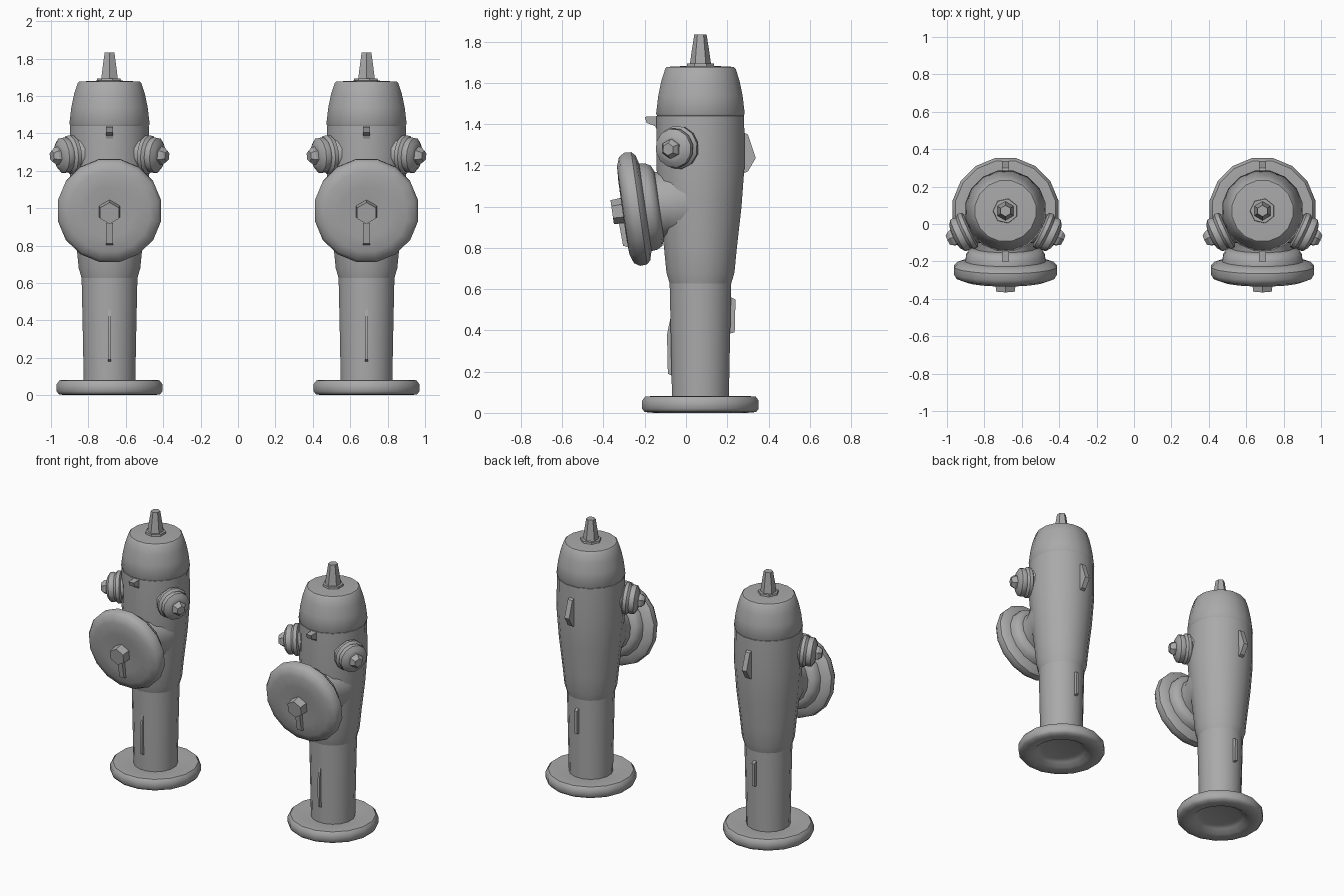
import bpy, bmesh, math
from mathutils import Vector, Matrix

cube = bpy.data.objects.get("Cube")
if cube:
    bpy.data.objects.remove(cube, do_unlink=True)

grey = bpy.data.materials.new("plain grey")
grey.use_nodes = True
COLOUR = (0.4, 0.4, 0.4, 1)
grey.diffuse_color = COLOUR
grey.node_tree.nodes["Principled BSDF"].inputs["Base Color"].default_value = COLOUR

SPACING = 0.687   # half distance between the two hydrants
AXIS_Y = 0.07     # upright axis of the barrel


def finish(name, bm, angle=40):
    """Turn a bmesh into a shaded object, with a twin for the second hydrant."""
    bmesh.ops.recalc_face_normals(bm, faces=bm.faces)
    mesh = bpy.data.meshes.new(name)
    bm.to_mesh(mesh)
    bm.free()
    mesh.materials.append(grey)
    first = bpy.data.objects.new("right_" + name, mesh)
    bpy.context.collection.objects.link(first)
    bpy.ops.object.select_all(action="DESELECT")
    first.select_set(True)
    bpy.context.view_layer.objects.active = first
    bpy.ops.object.shade_smooth_by_angle(angle=math.radians(angle))
    twin = first.copy()
    twin.name = "left_" + name
    bpy.context.collection.objects.link(twin)
    first.location.x, twin.location.x = -SPACING, SPACING


def lathe(name, profile, origin=(0, AXIS_Y, 0), direction=(0, 0, 1), sides=16, angle=40):
    """Revolve (radius, distance along axis) points, closing both ends."""
    bm = bmesh.new()
    turn = Vector((0, 0, 1)).rotation_difference(Vector(direction))
    place = Matrix.Translation(origin) @ turn.to_matrix().to_4x4()
    rings = []
    for r, t in profile:
        steps = [math.tau * (i + 0.5) / sides for i in range(sides)]
        rings.append([bm.verts.new(place @ Vector((r * math.cos(a), r * math.sin(a), t)))
                      for a in steps])
    for low, high in zip(rings, rings[1:]):
        for i in range(sides):
            j = (i + 1) % sides
            bm.faces.new((low[i], low[j], high[j], high[i]))
    bm.faces.new(rings[0])
    bm.faces.new(rings[-1])
    finish(name, bm, angle)


def wedge(name, outline, width):
    """Solid fin from a (y, z) outline, centred on x."""
    bm = bmesh.new()
    face = bm.faces.new([bm.verts.new((-width / 2, y, z)) for y, z in outline])
    out = bmesh.ops.extrude_face_region(bm, geom=[face])
    moved = [v for v in out["geom"] if isinstance(v, bmesh.types.BMVert)]
    bmesh.ops.translate(bm, verts=moved, vec=(width, 0, 0))
    finish(name, bm, 20)


# Foot, with a hollow underside
lathe("base_flange", [(0.13, 0.04), (0.16, 0.03), (0.19, 0.004), (0.23, 0), (0.275, 0.004),
                      (0.288, 0.02), (0.288, 0.06), (0.272, 0.08), (0.2, 0.082), (0.13, 0.07)], angle=50)

# Lower barrel and wider upper body
lathe("barrel", [(0.14, 0.05), (0.147, 0.4), (0.155, 0.75)])
lathe("upper_body", [(0.15, 0.62), (0.168, 0.68), (0.18, 0.8), (0.203, 1.0),
                     (0.218, 1.2), (0.216, 1.44), (0.2, 1.445)])

# Domed bonnet and operating nut
lathe("bonnet", [(0.21, 1.435), (0.219, 1.45), (0.208, 1.54), (0.193, 1.61),
                 (0.174, 1.668), (0.165, 1.677), (0.06, 1.682)])
lathe("nut_flange", [(0.06, 1.67), (0.068, 1.68), (0.066, 1.694)], sides=7)
lathe("operating_nut", [(0.052, 1.685), (0.043, 1.75), (0.03, 1.833)], sides=6, angle=20)

# Large front outlet, leaning slightly downwards
front = dict(origin=(0, 0.08, 1.035), direction=(0, -0.99, -0.14))
lathe("front_neck", [(0.2, 0.02), (0.19, 0.12), (0.165, 0.18), (0.168, 0.25)], **front)
lathe("front_cap", [(0.17, 0.212), (0.2, 0.225), (0.215, 0.25), (0.218, 0.28), (0.262, 0.292),
                    (0.28, 0.31), (0.282, 0.345), (0.265, 0.372), (0.22, 0.388),
                    (0.14, 0.392), (0.06, 0.385)], **front)
lathe("front_cap_nut", [(0.066, 0.37), (0.062, 0.4), (0.058, 0.442)], sides=6, angle=20, **front)

# Pair of side outlets turned towards the front
for side, sx in (("right", -1), ("left", 1)):
    lathe(side + "_outlet",
          [(0.125, 0.13), (0.09, 0.19), (0.085, 0.205), (0.103, 0.213), (0.106, 0.235),
           (0.092, 0.25), (0.097, 0.262), (0.095, 0.283), (0.07, 0.3), (0.05, 0.305)],
          (0, 0.06, 1.305), (sx * 0.9, -0.43, -0.08), 12)
    lathe(side + "_outlet_nut", [(0.05, 0.29), (0.047, 0.32), (0.03, 0.342)],
          (0, 0.06, 1.305), (sx * 0.9, -0.43, -0.08), 6, 20)

# Casting ridges and lugs along the front and back seams
wedge("front_lug", [(-0.1, 1.44), (-0.2, 1.435), (-0.19, 1.405), (-0.15, 1.39), (-0.1, 1.28)], 0.04)
wedge("back_lug", [(0.25, 1.37), (0.3, 1.35), (0.338, 1.235), (0.3, 1.17), (0.25, 1.15)], 0.035)
wedge("front_ridge", [(-0.05, 0.17), (-0.088, 0.19), (-0.092, 0.38), (-0.05, 0.58)], 0.014)
wedge("back_ridge", [(0.19, 0.38), (0.236, 0.39), (0.24, 0.55), (0.2, 0.57)], 0.02)
wedge("cap_hook", [(-0.28, 0.92), (-0.325, 0.92), (-0.305, 0.81), (-0.27, 0.8)], 0.035)
